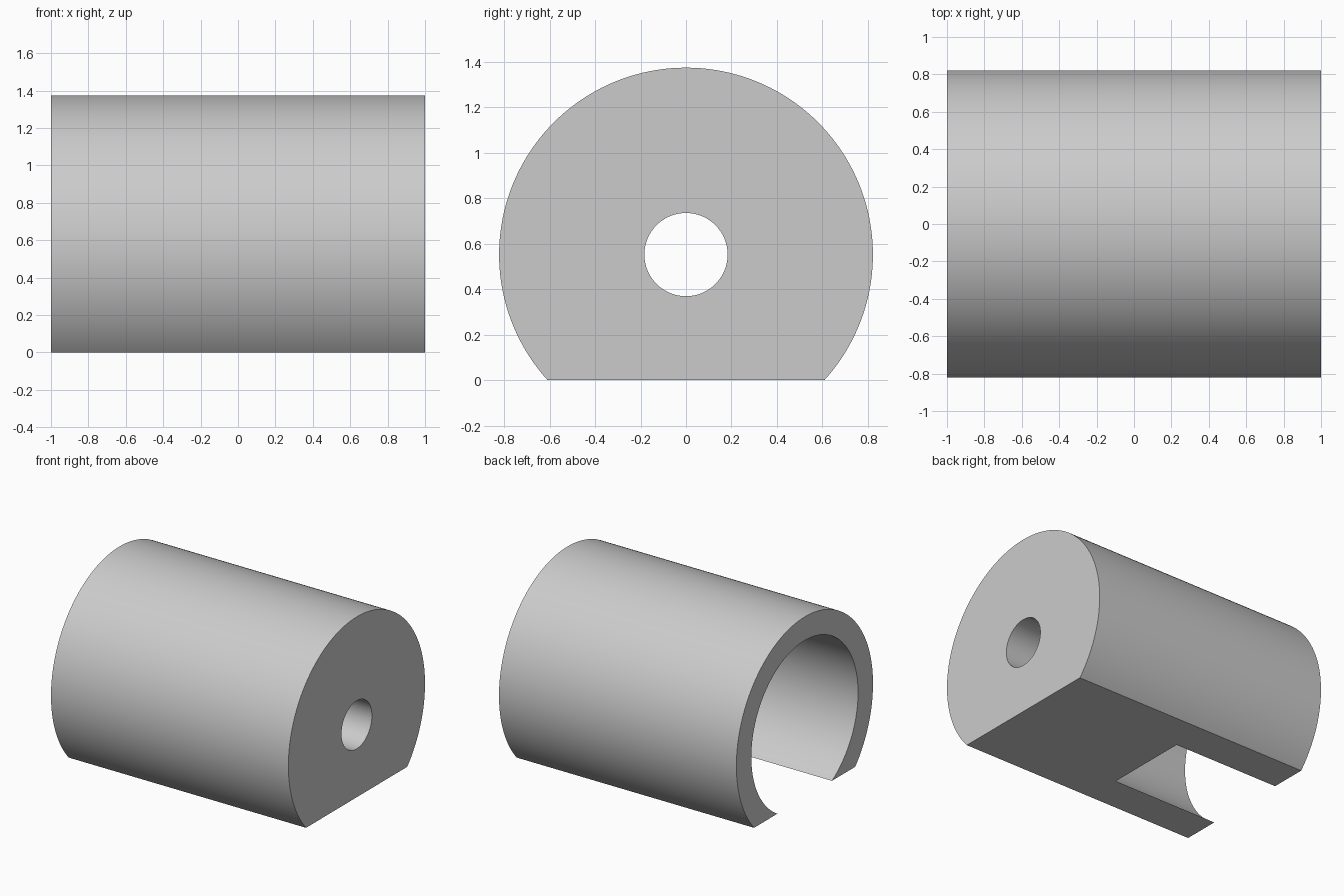
import bpy
import math

if "Cube" in bpy.data.objects:
    bpy.data.objects.remove(bpy.data.objects["Cube"], do_unlink=True)

AXIS_Z = 0.552       # height of the shared axis
OUTER_R = 0.822
BORE_R = 0.642
HOLE_R = 0.183
BORE_END = -0.11     # floor of the wide bore

grey = bpy.data.materials.new("plain grey")
grey.use_nodes = True
colour = (0.6, 0.6, 0.6, 1.0)
grey.diffuse_color = colour
grey.node_tree.nodes["Principled BSDF"].inputs["Base Color"].default_value = colour


def rod(name, radius, x0, x1, sides=160):
    """Cylinder along x between x0 and x1 on the shared axis."""
    bpy.ops.mesh.primitive_cylinder_add(
        vertices=sides, radius=radius, depth=x1 - x0,
        location=((x0 + x1) / 2, 0, AXIS_Z), rotation=(0, math.pi / 2, 0))
    obj = bpy.context.object
    obj.name = name
    obj.data.materials.append(grey)
    return obj


def cut(target, cutter):
    """Subtract the cutter from the target and discard it."""
    mod = target.modifiers.new("cut", 'BOOLEAN')
    mod.operation = 'DIFFERENCE'
    mod.solver = 'EXACT'
    mod.object = cutter
    bpy.ops.object.select_all(action='DESELECT')
    target.select_set(True)
    bpy.context.view_layer.objects.active = target
    bpy.ops.object.modifier_apply(modifier=mod.name)
    bpy.data.objects.remove(cutter, do_unlink=True)


# Round body
body = rod("flat_bottomed_sleeve", OUTER_R, -1, 1)

# Flat underside
bpy.ops.mesh.primitive_cube_add(size=1, location=(0, 0, -0.5))
floor_cutter = bpy.context.object
floor_cutter.name = "floor_cutter"
floor_cutter.scale = (3, 3, 1)
floor_cutter.data.materials.append(grey)
cut(body, floor_cutter)

# Wide bore that breaks through the underside, then the small through hole
cut(body, rod("bore_cutter", BORE_R, -1.2, BORE_END))
cut(body, rod("hole_cutter", HOLE_R, -0.5, 1.2, 96))

body.select_set(True)
bpy.context.view_layer.objects.active = body
bpy.ops.object.shade_smooth_by_angle(angle=math.radians(30))
